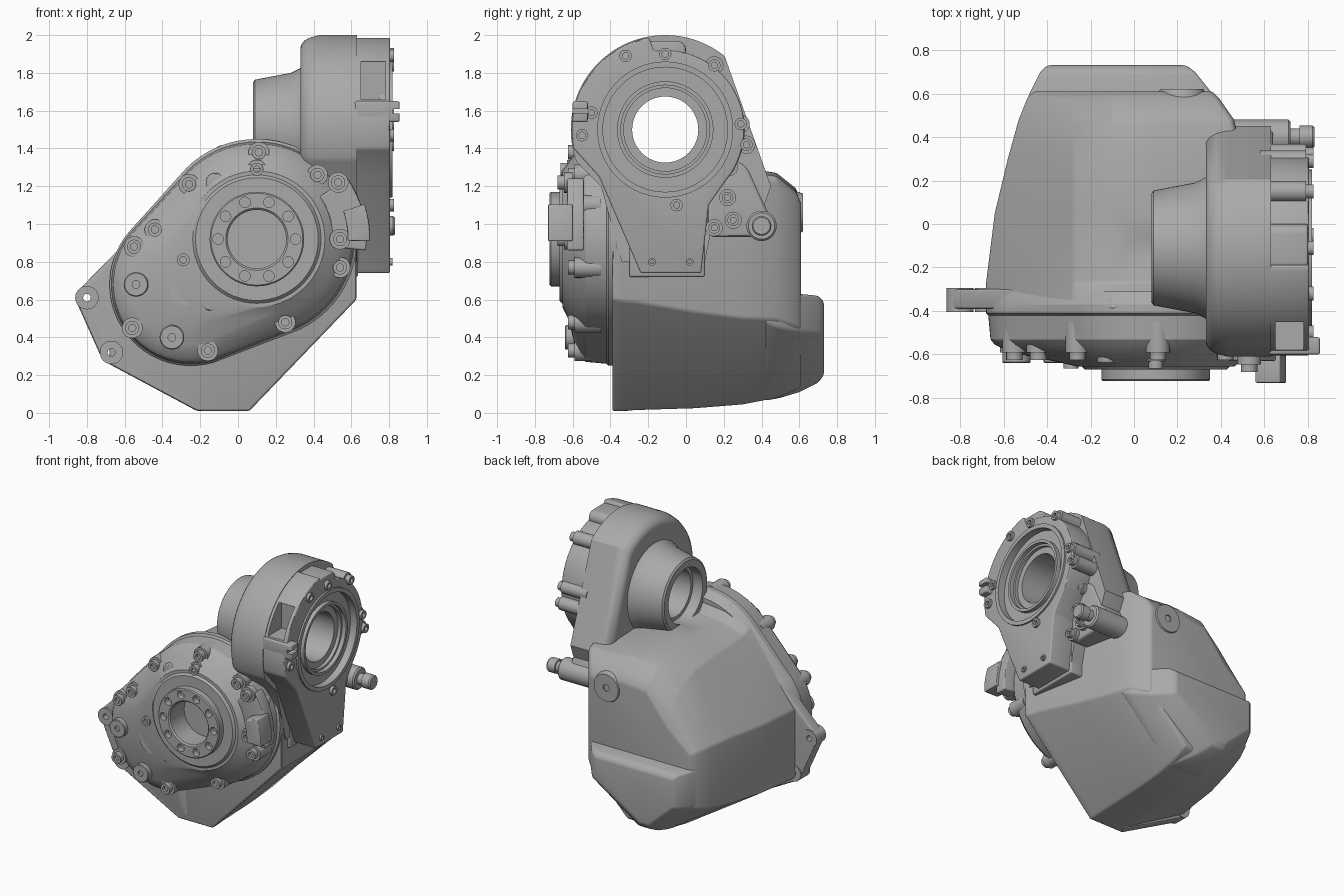
import bpy
import bmesh
from math import cos, sin, pi, radians

cube = bpy.data.objects.get("Cube")
if cube:
    bpy.data.objects.remove(cube)

metal = bpy.data.materials.new("cast_grey")
metal.use_nodes = True
grey = (0.4, 0.4, 0.4, 1)
metal.diffuse_color = grey
metal.node_tree.nodes["Principled BSDF"].inputs["Base Color"].default_value = grey
parts, cutters = [], []


def loft(name, axis, sections, bevel=0, cutter=False):
    """Skin (height, outline) sections stacked along an axis, capped at both ends."""
    verts, faces = [], []
    n = len(sections[0][1])
    for h, outline in sections:
        verts += [(u, h, v) if axis == "y" else (h, u, v) for u, v in outline]
    for k in range(len(sections) - 1):
        for i in range(n):
            j = (i + 1) % n
            faces.append((k * n + i, k * n + j, k * n + n + j, k * n + n + i))
    faces += [tuple(range(n))[::-1], tuple(range(len(verts) - n, len(verts)))]
    mesh = bpy.data.meshes.new(name)
    mesh.from_pydata(verts, [], faces)
    bm = bmesh.new()
    bm.from_mesh(mesh)
    bmesh.ops.recalc_face_normals(bm, faces=bm.faces)
    bm.to_mesh(mesh)
    bm.free()
    mesh.materials.append(metal)
    ob = bpy.data.objects.new(name, mesh)
    bpy.context.collection.objects.link(ob)
    if bevel:
        mod = ob.modifiers.new("bevel", "BEVEL")
        mod.width, mod.segments, mod.limit_method = bevel, 3, "ANGLE"
        mod.angle_limit = radians(25)
    ob.hide_render = cutter
    (cutters if cutter else parts).append(ob)
    return ob


def arc(u, v, r, start, end, n=24):
    return [(u + r * cos(radians(start + (end - start) * i / n)),
             v + r * sin(radians(start + (end - start) * i / n))) for i in range(n + 1)]


def hull(*circles, n=72):
    """Outline of a belt stretched round circles given as (u, v, r)."""
    pts = []
    for i in range(n):
        c, s = cos(2 * pi * i / n), sin(2 * pi * i / n)
        u, v, r = max(circles, key=lambda k: k[0] * c + k[1] * s + k[2])
        pts.append((u + r * c, v + r * s))
    return pts


def prism(name, axis, outline, a, b, bevel=0, cutter=False):
    return loft(name, axis, [(a, outline), (b, outline)], bevel, cutter)


def lathe(name, axis, u, v, profile, n=48, cutter=False):
    return loft(name, axis, [(h, hull((u, v, r), n=n)) for h, r in profile], 0, cutter)


def box(name, axis, u0, u1, v0, v1, a, b, bevel=0, cutter=False):
    return prism(name, axis, [(u0, v0), (u1, v0), (u1, v1), (u0, v1)], a, b, bevel, cutter)


def cut(ob, *tools):
    for tool in tools:
        mod = ob.modifiers.new("cut", "BOOLEAN")
        mod.operation, mod.object, mod.solver = "DIFFERENCE", tool, "EXACT"


def bolt(name, axis, u, v, base, tip, r=0.055):
    """Round boss carrying a socket-head screw."""
    d = 1 if tip > base else -1
    mid = tip - 0.035 * d
    lathe(name, axis, u, v, [(base, r), (mid, r), (mid, r * 0.68), (tip, r * 0.68),
                             (tip, r * 0.35), (tip - 0.02 * d, r * 0.35)], n=20)


# Main housing: tapering cast body
def body(left, right, low, top, shoulder, corner):
    return [(-0.2, low), (0.06, low), (right, low + 1.04 * (right - 0.06)), (right, top - corner),
            (right - corner * 0.4, top - corner * 0.4), (0.32, top - 0.02), (0.1, top), (-0.1, top - 0.02),
            (-0.28, top - shoulder), (left, 0.82 - shoulder / 3), (left, 0.28 + low / 2)]


housing = loft("main_housing", "y", [
    (-0.39, body(-0.68, 0.63, 0.01, 1.44, 0.16, 0.3)),
    (-0.34, body(-0.68, 0.62, 0.01, 1.42, 0.15, 0.3)),
    (-0.27, body(-0.68, 0.61, 0.015, 1.32, 0.08, 0.25)),
    (0.05, body(-0.64, 0.55, 0.025, 1.31, 0.09, 0.1)),
    (0.3, body(-0.58, 0.5, 0.045, 1.3, 0.1, 0.05)),
    (0.48, body(-0.53, 0.46, 0.08, 1.27, 0.15, 0.04)),
    (0.58, body(-0.49, 0.39, 0.12, 1.19, 0.2, 0.04)),
    (0.61, body(-0.46, 0.36, 0.14, 1.13, 0.24, 0.04))], bevel=0.015)


# Rear sump bulge with a ledge on top, and the round pad above it
def sump(left, right, low, top, foot, side):
    return [(-0.2, low), (foot, low), (right, side), (right, top), (left, top), (left, 0.33 + low / 4)]


loft("rear_sump", "y", [(0.42, sump(-0.54, 0.465, 0.065, 0.63, 0.06, 0.48)),
                        (0.5, sump(-0.52, 0.44, 0.08, 0.63, 0.02, 0.45)),
                        (0.6, sump(-0.48, 0.36, 0.11, 0.63, -0.04, 0.43)),
                        (0.7, sump(-0.43, 0.28, 0.16, 0.62, -0.1, 0.42)),
                        (0.73, sump(-0.4, 0.24, 0.2, 0.59, -0.13, 0.43))], 0.015)
lathe("rear_pad", "y", 0.22, 1.06, [(0.5, 0.12), (0.595, 0.11), (0.62, 0.1), (0.62, 0.025), (0.61, 0.025)])

# Mounting ears on the left edge of the flange
ears = [(-0.8, 0.61), (-0.67, 0.32)]
flange = prism("ear_flange", "y", hull((-0.8, 0.61, 0.06), (-0.67, 0.32, 0.06), (-0.35, 0.95, 0.14),
                                       (-0.2, 0.08, 0.07)), -0.39, -0.3, 0.012)
for x, z in ears:
    ear = lathe("mounting_ear", "y", x, z, [(-0.405, 0.062), (-0.295, 0.062)], 32)
    hole = lathe("ear_hole", "y", x, z, [(-0.6, 0.02), (0, 0.02)], 20, True)
    cut(ear, hole)
    cut(flange, hole)

# Front cover: rounded flange rising to the hub
cx, cz = 0.1, 0.92
cover = loft("front_cover", "y", [
    (y, hull((cx, cz, r), (x, z, s))) for y, r, x, z, s in [
        (-0.31, 0.49, -0.25, 0.68, 0.4), (-0.37, 0.53, -0.25, 0.68, 0.43),
        (-0.41, 0.53, -0.25, 0.68, 0.43), (-0.42, 0.515, -0.25, 0.68, 0.42),
        (-0.53, 0.505, -0.25, 0.68, 0.41), (-0.555, 0.485, -0.25, 0.68, 0.39),
        (-0.59, 0.45, -0.24, 0.69, 0.33), (-0.62, 0.41, -0.14, 0.77, 0.28),
        (-0.655, 0.36, 0.04, 0.88, 0.3)]])
hub = lathe("front_hub", "y", cx, cz, [
    (-0.55, 0.34), (-0.655, 0.34), (-0.67, 0.325), (-0.67, 0.25), (-0.715, 0.25), (-0.722, 0.243),
    (-0.722, 0.165), (-0.712, 0.155), (-0.44, 0.155)], 64)
cut(cover, lathe("cover_bore", "y", cx, cz, [(-0.9, 0.17), (-0.43, 0.17)], cutter=True))
for i in range(10):
    a = radians(36 * i)
    cut(hub, lathe("hub_hole", "y", cx + 0.205 * cos(a), cz + 0.205 * sin(a),
                   [(-0.8, 0.028), (-0.68, 0.028)], 16, True))

# Cover screws, plugs and round pads
for x, z in [(0.11, 1.38), (0.42, 1.26), (-0.26, 1.21), (-0.44, 0.97), (-0.55, 0.88), (-0.56, 0.45),
             (-0.16, 0.33), (0.25, 0.48), (0.54, 0.77), (0.53, 1.1)]:
    bolt("cover_screw", "y", x, z, -0.45, -0.625)
for x, z in [(0.1, 1.29), (-0.29, 0.81)]:
    bolt("inner_screw", "y", x, z, -0.5, -0.665, 0.05)
for x, z in [(-0.54, 0.68), (-0.35, 0.4)]:
    lathe("cover_plug", "y", x, z, [(-0.5, 0.065), (-0.635, 0.065), (-0.64, 0.06), (-0.64, 0.02),
                                    (-0.625, 0.02)], 32)
lathe("cover_pad", "y", -0.27, 0.66, [(-0.5, 0.095), (-0.63, 0.095)], 40)
prism("cover_rib", "y", hull((-0.14, 0.6, 0.06), (-0.05, 0.69, 0.07)), -0.5, -0.64, 0.01)
prism("cover_upper_rib", "y", hull((-0.12, 1.22, 0.05), (-0.07, 1.17, 0.06)), -0.5, -0.64, 0.01)

# Curved sensor bracket on the right edge of the cover
prism("sensor_bracket", "y", arc(cx, cz, 0.58, -6, 34) + arc(cx, cz, 0.4, 34, -6), -0.54, -0.63, 0.01)
for x, z in [(0.53, 1.22), (0.54, 0.92)]:
    bolt("bracket_screw", "y", x, z, -0.6, -0.68)
prism("sensor_body", "y", arc(cx, cz, 0.6, -1, 18) + arc(cx, cz, 0.48, 18, -1), -0.73, -0.6, 0.012)

# Upper head: round casing lying along x, rounded over towards the output cone
hy, hz = -0.11, 1.5
casing_edge = arc(hy, hz, 0.5, 51, 200, 48) + [(-0.45, 1.2), (-0.34, 0.8), (0.1, 0.8), (0.13, 0.95),
                                               (0.36, 0.95), (0.45, 1.2)]
casing = loft("head_casing", "x", [
    (x, [(hy + s * (y - hy), hz + s * (z - hz)) for y, z in casing_edge])
    for x, s in [(0.33, 0.86), (0.335, 0.9), (0.35, 0.94), (0.38, 0.975), (0.43, 1), (0.63, 1)]])
face = prism("head_face", "x", arc(hy, hz, 0.42, -40, 98, 32) + arc(hy, hz, 0.495, 100, 192, 32)
             + [(-0.46, 1.25), (-0.24, 0.74), (0.08, 0.74), (0.12, 1.1)], 0.58, 0.805, 0.01)
cone = lathe("output_cone", "x", hy, hz, [(0.08, 0.25), (0.09, 0.264), (0.28, 0.3), (0.34, 0.33),
                                         (0.38, 0.36)], 64)
bore = lathe("head_bore", "x", hy, hz, [(-0.1, 0.2), (0.16, 0.2), (0.16, 0.175), (0.74, 0.175),
                                       (0.74, 0.22), (0.765, 0.22), (0.765, 0.33), (0.9, 0.33)], 64, True)
for ob in (casing, face, cone, housing):
    cut(ob, bore)
cut(face, box("front_pocket", "x", -0.7, -0.42, 1.66, 1.86, 0.65, 0.78, cutter=True))
rim = lathe("bearing_rim", "x", hy, hz, [(0.7, 0.255), (0.795, 0.255), (0.795, 0.235), (0.7, 0.235)], 64)
cut(rim, lathe("rim_bore", "x", hy, hz, [(0.5, 0.235), (1, 0.235)], 64, True))
ring = lathe("face_ring", "x", hy, hz, [(0.75, 0.36), (0.818, 0.36), (0.818, 0.33)], 64)
cut(ring, bore)

# Head screws on their lugs
prism("top_lug", "x", hull((hy, 1.9, 0.07), (hy - 0.06, 1.92, 0.05), (hy + 0.06, 1.92, 0.05)), 0.6, 0.8, 0.01)
for y, z in [(hy, 1.9), (-0.32, 1.89), (0.15, 1.84), (-0.5, 1.59), (-0.55, 1.47), (0.29, 1.53),
             (0.32, 1.42), (-0.05, 1.1)]:
    bolt("head_screw", "x", y, z, 0.58, 0.825, 0.048)
for y, z in [(0.23, 1.3), (0.22, 1.14), (0.15, 0.98), (0.25, 1.02)]:
    bolt("side_screw", "x", y, z, 0.5, 0.7, 0.045)
for y in (-0.18, 0.02):
    bolt("foot_screw", "x", y, 0.8, 0.7, 0.818, 0.03)
box("foot_step", "x", -0.3, 0.1, 0.72, 1.0, 0.5, 0.635, 0.01)

# Clip on the front of the head
clip = box("head_clip", "x", -0.6, -0.52, 1.54, 1.65, 0.62, 0.855, 0.01)
cut(clip, box("clip_slot", "x", -0.7, -0.5, 1.585, 1.61, 0.82, 0.9, cutter=True))

# Rear pin and its arm
prism("pin_arm", "x", hull((0.16, 0.98, 0.05), (0.23, 1.22, 0.12), (0.4, 0.99, 0.06)), 0.45, 0.64, 0.02)
lathe("pin_boss", "x", 0.4, 0.99, [(0.45, 0.08), (0.71, 0.08), (0.72, 0.07), (0.72, 0.04), (0.76, 0.04),
                                  (0.76, 0.052), (0.82, 0.052), (0.83, 0.045)], 32)

# Apply the modifiers, drop the cutters and smooth the castings
for ob in bpy.context.selected_objects:
    ob.select_set(False)
for ob in parts:
    ob.select_set(True)
bpy.context.view_layer.objects.active = parts[0]
bpy.ops.object.convert(target="MESH")
for ob in cutters:
    bpy.data.objects.remove(ob)
bpy.ops.object.shade_smooth_by_angle(angle=radians(30))
